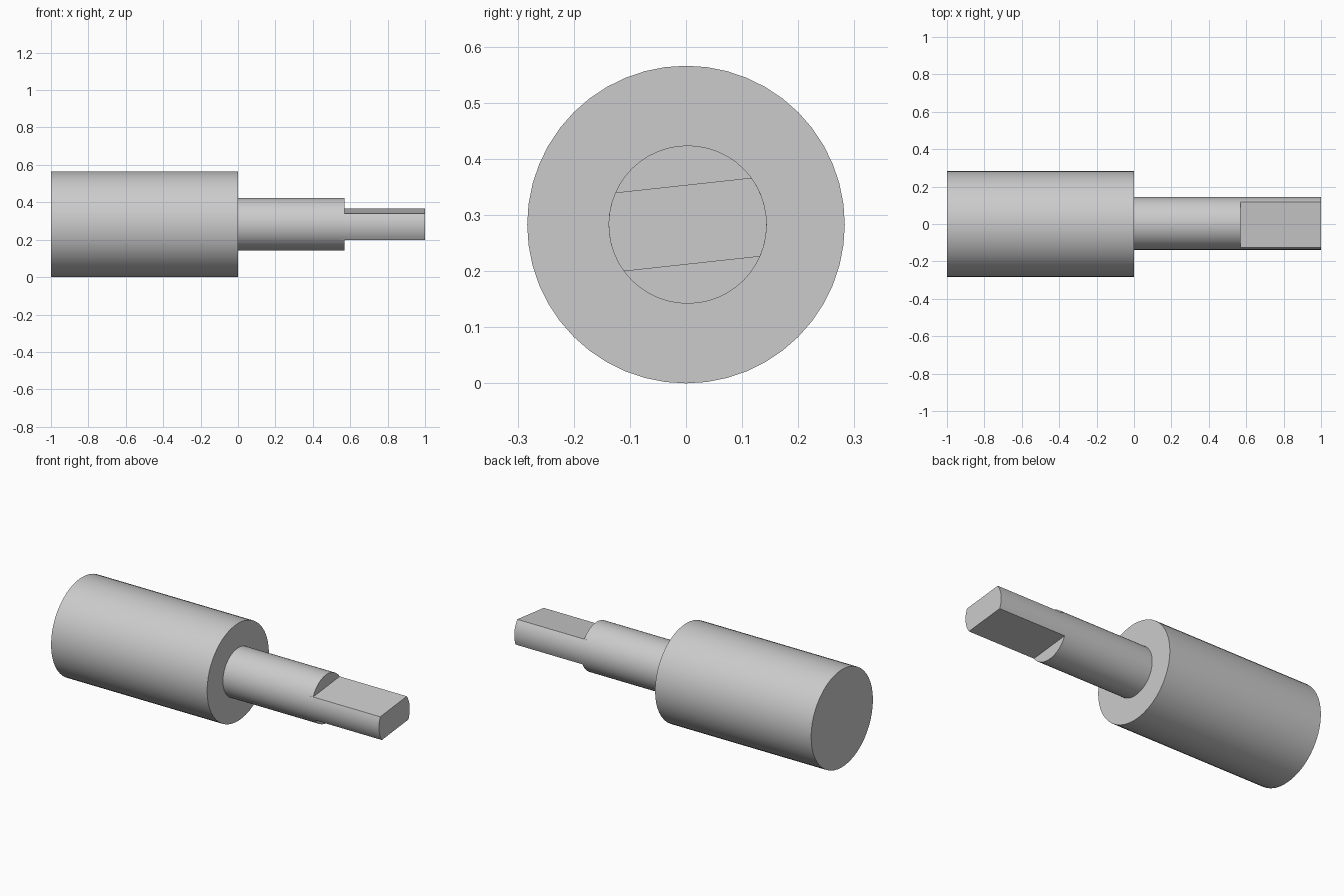
import bpy
import bmesh
import math

cube = bpy.data.objects.get("Cube")
if cube:
    bpy.data.objects.remove(cube, do_unlink=True)

AXIS_Z = 0.283       # height of the common axis
BODY_R = 0.283
SHAFT_R = 0.141
SHAFT_Y = 0.003      # small sideways offset of the shaft
TILT = math.radians(6.2)

metal = bpy.data.materials.new("grey metal")
GREY = (0.6, 0.6, 0.6, 1.0)
metal.diffuse_color = GREY
metal.use_nodes = True
bsdf = next(n for n in metal.node_tree.nodes if n.type == 'BSDF_PRINCIPLED')
bsdf.inputs["Base Color"].default_value = GREY


def arc(radius, start, end, steps):
    """Points (y, z) on an arc around the axis, angles in degrees."""
    angles = [math.radians(start + (end - start) * i / steps) for i in range(steps + 1)]
    return [(radius * math.cos(a), radius * math.sin(a)) for a in angles]


def bar(name, section, x0, x1, y=0.0, tilt=0.0):
    """Extrude a closed (y, z) section along x."""
    bm = bmesh.new()
    face = bm.faces.new([bm.verts.new((x0, p, q)) for p, q in section])
    new = bmesh.ops.extrude_face_region(bm, geom=[face], use_keep_orig=True)["geom"]
    top = [v for v in new if isinstance(v, bmesh.types.BMVert)]
    bmesh.ops.translate(bm, verts=top, vec=(x1 - x0, 0, 0))
    bmesh.ops.recalc_face_normals(bm, faces=bm.faces)
    mesh = bpy.data.meshes.new(name)
    bm.to_mesh(mesh)
    bm.free()
    mesh.materials.append(metal)
    obj = bpy.data.objects.new(name, mesh)
    obj.location = (0, y, AXIS_Z)
    obj.rotation_euler.x = tilt
    bpy.context.collection.objects.link(obj)
    bpy.ops.object.select_all(action='DESELECT')
    obj.select_set(True)
    bpy.context.view_layer.objects.active = obj
    bpy.ops.object.shade_smooth_by_angle(angle=math.radians(30))
    return obj


# Wide cylindrical body
bar("body", arc(BODY_R, 0, 360, 48)[:-1], -1.0, 0.0)

# Narrow round shaft
bar("shaft", arc(SHAFT_R, 0, 360, 48)[:-1], -0.02, 0.57, SHAFT_Y)

# Shaft end with two parallel flats, half as thick as the shaft
flat_section = arc(SHAFT_R, -30, 30, 8) + arc(SHAFT_R, 150, 210, 8)
bar("flatted_end", flat_section, 0.55, 1.0, SHAFT_Y, TILT)
